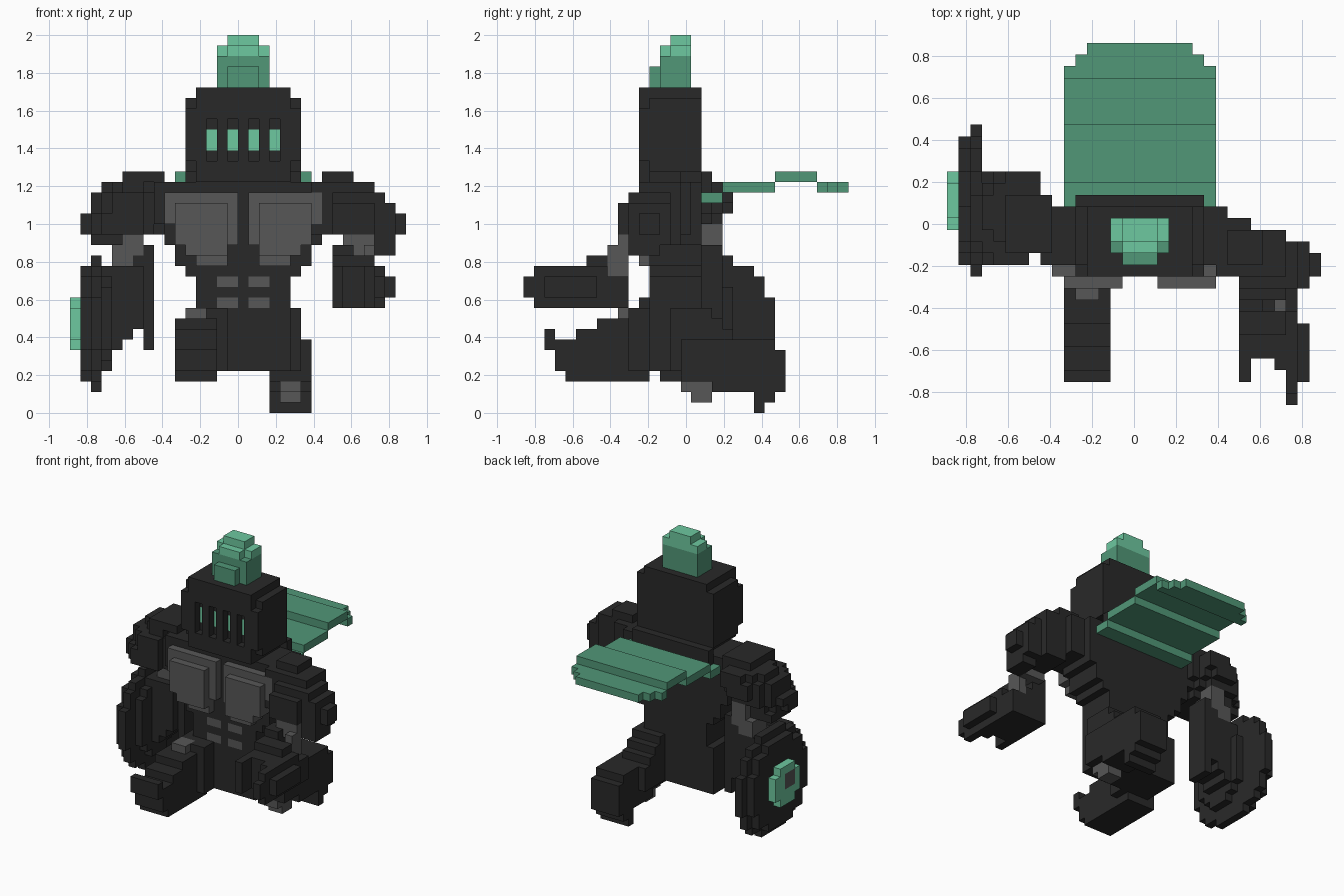
import bpy
import bmesh
from itertools import product

start_cube = bpy.data.objects.get("Cube")
if start_cube:
    bpy.data.objects.remove(start_cube, do_unlink=True)

UNIT = 2 / 36          # edge length of one block
occupied = set()       # blocks already used by earlier parts


def material(name, red, green, blue):
    mat = bpy.data.materials.new(name)
    mat.use_nodes = True
    colour = (red, green, blue, 1)
    mat.diffuse_color = colour
    mat.node_tree.nodes["Principled BSDF"].inputs["Base Color"].default_value = colour
    return mat


charcoal = material("charcoal armour", .022, .022, .022)
grey = material("grey joints", .095, .095, .095)
dark_green = material("deep green cloth", .083, .31, .187)
light_green = material("pale green glow", .155, .58, .35)


def box(x, y, z):
    """All blocks inside the given ranges."""
    return set(product(range(*x), range(*y), range(*z)))


def disc(x, y, z):
    """Blocks of a round plate lying across the x axis."""
    def inside(cell):
        across = (2 * cell[1] + 1 - sum(y)) / (y[1] - y[0])
        upward = (2 * cell[2] + 1 - sum(z)) / (z[1] - z[0])
        return abs(across) ** 2.2 + abs(upward) ** 2.2 <= 1
    return {cell for cell in box(x, y, z) if inside(cell)}


def slab(x, y, z):
    """Blocks of a plate with its four upright edges stepped back."""
    return (box(x, (y[0] + 2, y[1] - 2), z) | box((x[0] + 2, x[1] - 2), y, z)
            | box((x[0] + 1, x[1] - 1), (y[0] + 1, y[1] - 1), z))


def both(cells):
    """Add the mirror image across the body's centre."""
    return cells | {(32 - i, j, k) for i, j, k in cells}


def part(name, cells, mat):
    """Turn a set of blocks into a mesh of its outer faces."""
    cells = cells - occupied
    occupied.update(cells)
    bm = bmesh.new()
    corners = {}

    def vert(point):
        if point not in corners:
            i, j, k = point
            corners[point] = bm.verts.new(((i - 16) * UNIT, (j - 15.5) * UNIT, k * UNIT))
        return corners[point]

    for cell in sorted(cells):
        for axis, side in product(range(3), (0, 1)):
            neighbour = list(cell)
            neighbour[axis] += 2 * side - 1
            if tuple(neighbour) in cells:
                continue
            u, v = (axis + 1) % 3, (axis + 2) % 3
            loop = []
            for du, dv in ((0, 0), (1, 0), (1, 1), (0, 1)):
                point = list(cell)
                point[axis] += side
                point[u] += du
                point[v] += dv
                loop.append(vert(tuple(point)))
            bm.faces.new(loop if side else loop[::-1])
    mesh = bpy.data.meshes.new(name)
    bm.to_mesh(mesh)
    bm.free()
    mesh.materials.append(mat)
    bpy.context.collection.objects.link(bpy.data.objects.new(name, mesh))


# Helmet with four glowing slits
slits, glow = set(), set()
for column in range(13, 20, 2):
    slits |= box(x=(column, column + 1), y=(11, 12), z=(24, 28))
    glow |= box(x=(column, column + 1), y=(12, 13), z=(25, 27))
part("visor_glow", glow, light_green)
helmet = box(x=(11, 22), y=(12, 17), z=(23, 30)) | box(x=(11, 22), y=(11, 12), z=(24, 29))
helmet |= box(x=(12, 21), y=(11, 17), z=(22, 31))
part("helmet", helmet - slits, charcoal)

# Crest
part("crest_base", box(x=(14, 19), y=(13, 16), z=(31, 34))
     | box(x=(15, 18), y=(12, 13), z=(31, 33)), dark_green)
part("crest_top", box(x=(14, 19), y=(14, 16), z=(34, 35))
     | box(x=(15, 18), y=(13, 16), z=(34, 35))
     | box(x=(15, 18), y=(14, 16), z=(35, 36)), light_green)

# Cape in stepped strips, narrowing to the tip
part("cape", box(x=(10, 23), y=(17, 19), z=(20, 21))
     | box(x=(10, 23), y=(19, 24), z=(21, 22))
     | box(x=(10, 23), y=(24, 28), z=(22, 23))
     | box(x=(10, 23), y=(28, 29), z=(21, 22))
     | box(x=(11, 22), y=(29, 30), z=(21, 22))
     | box(x=(12, 21), y=(30, 31), z=(21, 22)), dark_green)

# Raised chest plates and flush belly plates
plate = box(x=(9, 16), y=(11, 12), z=(18, 21)) | box(x=(10, 16), y=(11, 12), z=(16, 18))
plate |= box(x=(11, 15), y=(11, 12), z=(15, 16)) | box(x=(12, 15), y=(11, 12), z=(14, 15))
plate |= box(x=(10, 15), y=(10, 11), z=(16, 20)) | box(x=(11, 15), y=(10, 11), z=(15, 16))
part("chest_plates", both(plate), grey)
belly = box(x=(14, 16), y=(12, 13), z=(12, 13)) | box(x=(14, 16), y=(12, 13), z=(10, 11))
part("belly_plates", both(belly), grey)

# Torso tapering to the waist, collar and pelvis
torso = box(x=(11, 22), y=(17, 18), z=(20, 23)) | box(x=(9, 24), y=(12, 17), z=(16, 22))
for level, left in zip(range(10, 16), (12, 12, 12, 11, 10, 10)):
    torso |= box(x=(left, 33 - left), y=(12, 17), z=(level, level + 1))
part("torso", torso, charcoal)
part("pelvis", box(x=(13, 21), y=(12, 17), z=(4, 10)), charcoal)

# Right arm hanging behind the shield
part("right_elbow", box(x=(5, 7), y=(16, 19), z=(15, 18))
     | box(x=(4, 6), y=(16, 19), z=(14, 16)), grey)
part("right_shoulder", box(x=(5, 9), y=(13, 18), z=(22, 23))
     | slab(x=(3, 9), y=(13, 20), z=(21, 22)) | box(x=(5, 8), y=(18, 20), z=(20, 22))
     | slab(x=(2, 9), y=(12, 20), z=(19, 21)) | slab(x=(1, 9), y=(12, 19), z=(18, 19))
     | slab(x=(1, 9), y=(12, 18), z=(17, 18)) | box(x=(2, 5), y=(14, 18), z=(16, 17))
     | box(x=(8, 10), y=(12, 17), z=(18, 22)), charcoal)
forearm = box(x=(6, 8), y=(16, 19), z=(9, 16)) | box(x=(7, 8), y=(16, 19), z=(6, 9))
for step in range(4):
    forearm |= box(x=(3 + step, 4 + step), y=(15, 19), z=(5 + step, 14))
part("right_forearm", forearm, charcoal)

# Round shield with a boss and its inlaid centre
part("shield", disc(x=(2, 3), y=(11, 24), z=(2, 15))
     | disc(x=(1, 2), y=(12, 23), z=(3, 14))
     | disc(x=(3, 4), y=(13, 20), z=(4, 14)), charcoal)
part("boss_centre", box(x=(0, 1), y=(16, 18), z=(8, 10)), grey)
part("shield_boss", disc(x=(0, 1), y=(15, 20), z=(6, 11)), light_green)

# Left arm reaching forward
part("left_elbow", box(x=(26, 29), y=(9, 11), z=(15, 17))
     | box(x=(28, 29), y=(8, 10), z=(13, 16)), grey)
part("left_shoulder", box(x=(24, 27), y=(12, 15), z=(22, 23))
     | box(x=(23, 26), y=(11, 16), z=(17, 22)) | box(x=(22, 24), y=(12, 17), z=(18, 22))
     | box(x=(26, 29), y=(11, 15), z=(16, 22)) | box(x=(25, 30), y=(10, 14), z=(17, 21))
     | box(x=(25, 29), y=(9, 10), z=(17, 20)) | box(x=(29, 31), y=(10, 14), z=(16, 20))
     | box(x=(31, 32), y=(11, 13), z=(17, 19)) | box(x=(29, 31), y=(10, 13), z=(15, 16)), charcoal)
part("left_forearm", box(x=(25, 29), y=(4, 10), z=(10, 14))
     | box(x=(29, 30), y=(4, 8), z=(10, 14)) | box(x=(29, 30), y=(8, 10), z=(10, 13))
     | box(x=(25, 29), y=(6, 8), z=(14, 15)) | box(x=(25, 27), y=(8, 10), z=(14, 16)), charcoal)
part("left_fingers", box(x=(25, 26), y=(2, 4), z=(10, 14))
     | box(x=(28, 30), y=(3, 4), z=(10, 14)) | box(x=(29, 30), y=(1, 3), z=(10, 14))
     | box(x=(29, 30), y=(0, 1), z=(11, 13)) | box(x=(30, 31), y=(2, 7), z=(11, 13)), charcoal)

# Right leg stretched forward with a raised toe
part("right_knee", box(x=(11, 13), y=(9, 11), z=(9, 10)), grey)
part("right_thigh", box(x=(11, 15), y=(10, 17), z=(4, 10)), charcoal)
shin = box(x=(10, 14), y=(4, 12), z=(3, 7)) | box(x=(10, 14), y=(3, 4), z=(4, 7))
for step in range(2):
    shin |= box(x=(10, 14), y=(5 + 2 * step, 12), z=(7 + step, 8 + step))
part("right_shin", shin, charcoal)
part("right_toe", box(x=(10, 14), y=(2, 3), z=(6, 8)), charcoal)

# Left leg kneeling, with the foot behind
part("left_knee", box(x=(20, 22), y=(16, 18), z=(1, 3))
     | box(x=(20, 22), y=(15, 16), z=(2, 3)), grey)
thigh = box(x=(18, 21), y=(12, 18), z=(4, 10)) | box(x=(21, 22), y=(14, 18), z=(4, 10))
for step in range(4):
    thigh |= box(x=(18, 22), y=(16, 18 + step), z=(7 - step, 10 - step))
part("left_thigh", thigh, charcoal)
part("left_shin", box(x=(19, 23), y=(15, 24), z=(3, 7))
     | box(x=(19, 23), y=(18, 21), z=(2, 3)), charcoal)
part("left_foot", box(x=(19, 23), y=(21, 25), z=(2, 6))
     | box(x=(19, 23), y=(22, 24), z=(1, 2)) | box(x=(19, 23), y=(22, 23), z=(0, 1)), charcoal)
